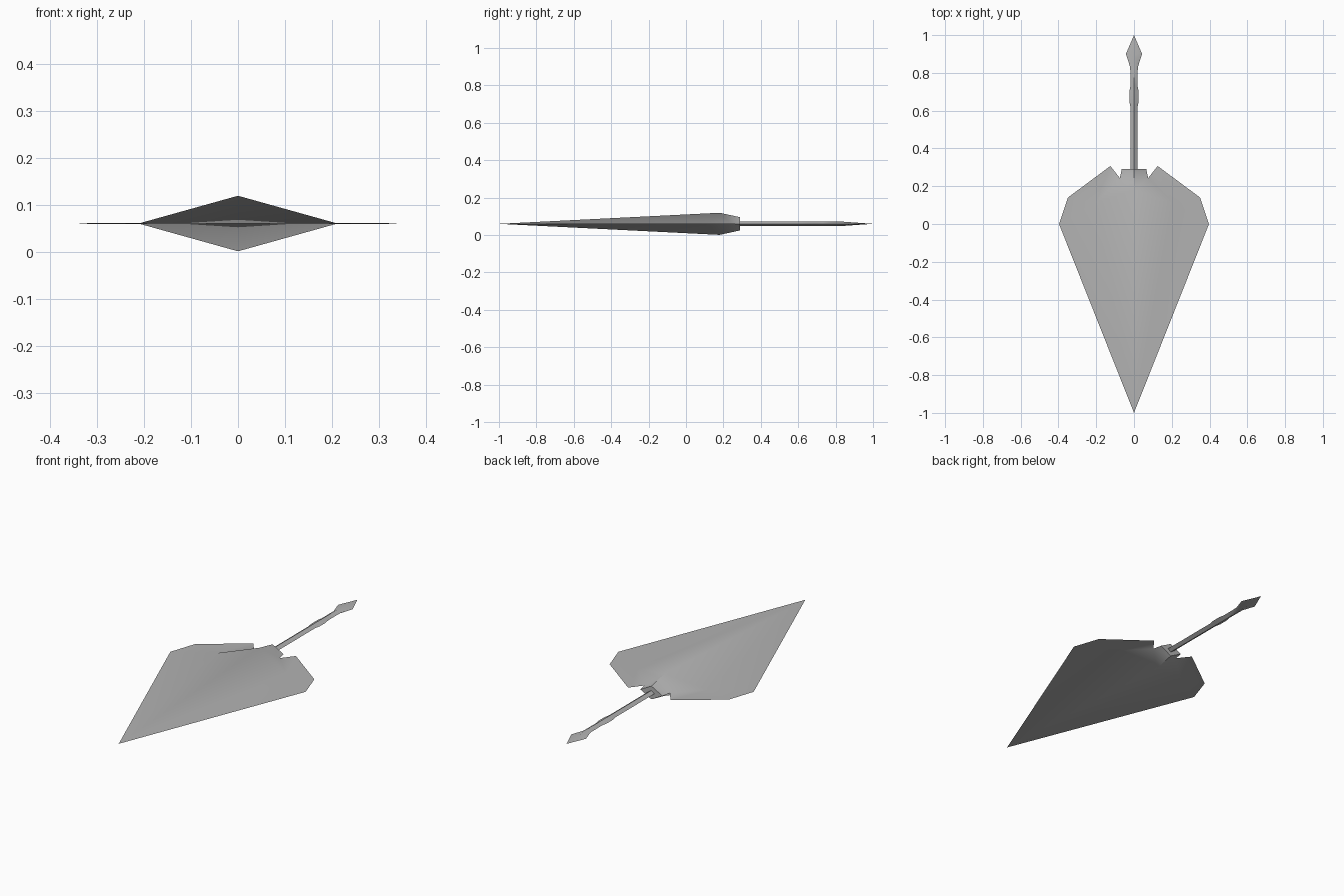
import bpy
import bmesh
import math

cube = bpy.data.objects.get("Cube")
if cube:
    bpy.data.objects.remove(cube, do_unlink=True)

MID_Z = 0.06  # height of the flat centre plane

steel = bpy.data.materials.new("steel grey")
steel.use_nodes = True
GREY = (0.45, 0.45, 0.45, 1)
steel.diffuse_color = GREY
steel.node_tree.nodes["Principled BSDF"].inputs["Base Color"].default_value = GREY


def make_object(name, bm):
    mesh = bpy.data.meshes.new(name)
    bm.to_mesh(mesh)
    bm.free()
    mesh.materials.append(steel)
    obj = bpy.data.objects.new(name, mesh)
    bpy.context.collection.objects.link(obj)
    obj.location.z = MID_Z
    return obj


def smooth(obj, degrees):
    bpy.ops.object.select_all(action="DESELECT")
    obj.select_set(True)
    bpy.context.view_layer.objects.active = obj
    bpy.ops.object.shade_smooth_by_angle(angle=math.radians(degrees))


# Blade: one upper quarter, mirrored sideways and downwards
points = {
    "tip": (0, -1, 0),
    "side": (0.397, 0, 0),
    "shoulder": (0.35, 0.14, 0),
    "barb": (0.125, 0.307, 0),
    "notch": (0.075, 0.243, 0),
    "socket_side": (0.065, 0.29, 0),
    "socket_top": (0, 0.29, 0.035),
    "socket_mid": (0, 0.29, 0),
    "crown": (0, 0.18, 0.059),
    "bulge_foot": (0.206, 0.11, 0.0015),
}
faces = [
    "tip bulge_foot crown",
    "tip side bulge_foot",
    "side shoulder bulge_foot",
    "shoulder barb bulge_foot",
    "barb notch bulge_foot",
    "crown bulge_foot notch",
    "crown notch socket_top",
    "notch socket_side socket_top",
    "socket_side socket_mid socket_top",
]
bm = bmesh.new()
verts = {key: bm.verts.new(co) for key, co in points.items()}
for face in faces:
    bm.faces.new([verts[key] for key in face.split()])
blade = make_object("blade", bm)
mirror = blade.modifiers.new("Mirror", "MIRROR")
mirror.use_axis = (True, False, True)
mirror.merge_threshold = 0.0005
bpy.context.view_layer.objects.active = blade
blade.select_set(True)
bpy.ops.object.modifier_apply(modifier="Mirror")
smooth(blade, 60)

# Handle: diamond sections (y, half width, half height) ending in a point
sections = [
    (0.25, 0.019, 0.012),
    (0.62, 0.019, 0.012),
    (0.65, 0.025, 0.012),
    (0.70, 0.025, 0.012),
    (0.73, 0.019, 0.012),
    (0.83, 0.020, 0.012),
    (0.90, 0.043, 0.007),
]
bm = bmesh.new()
rings = [
    [bm.verts.new(co) for co in ((w, y, 0), (0, y, h), (-w, y, 0), (0, y, -h))]
    for y, w, h in sections
]
end = bm.verts.new((0, 1, 0))
bm.faces.new(rings[0])
for i in range(4):
    j = (i + 1) % 4
    for a, b in zip(rings, rings[1:]):
        bm.faces.new((a[i], a[j], b[j], b[i]))
    bm.faces.new((rings[-1][i], rings[-1][j], end))
bmesh.ops.recalc_face_normals(bm, faces=bm.faces)
handle = make_object("handle", bm)
smooth(handle, 40)
